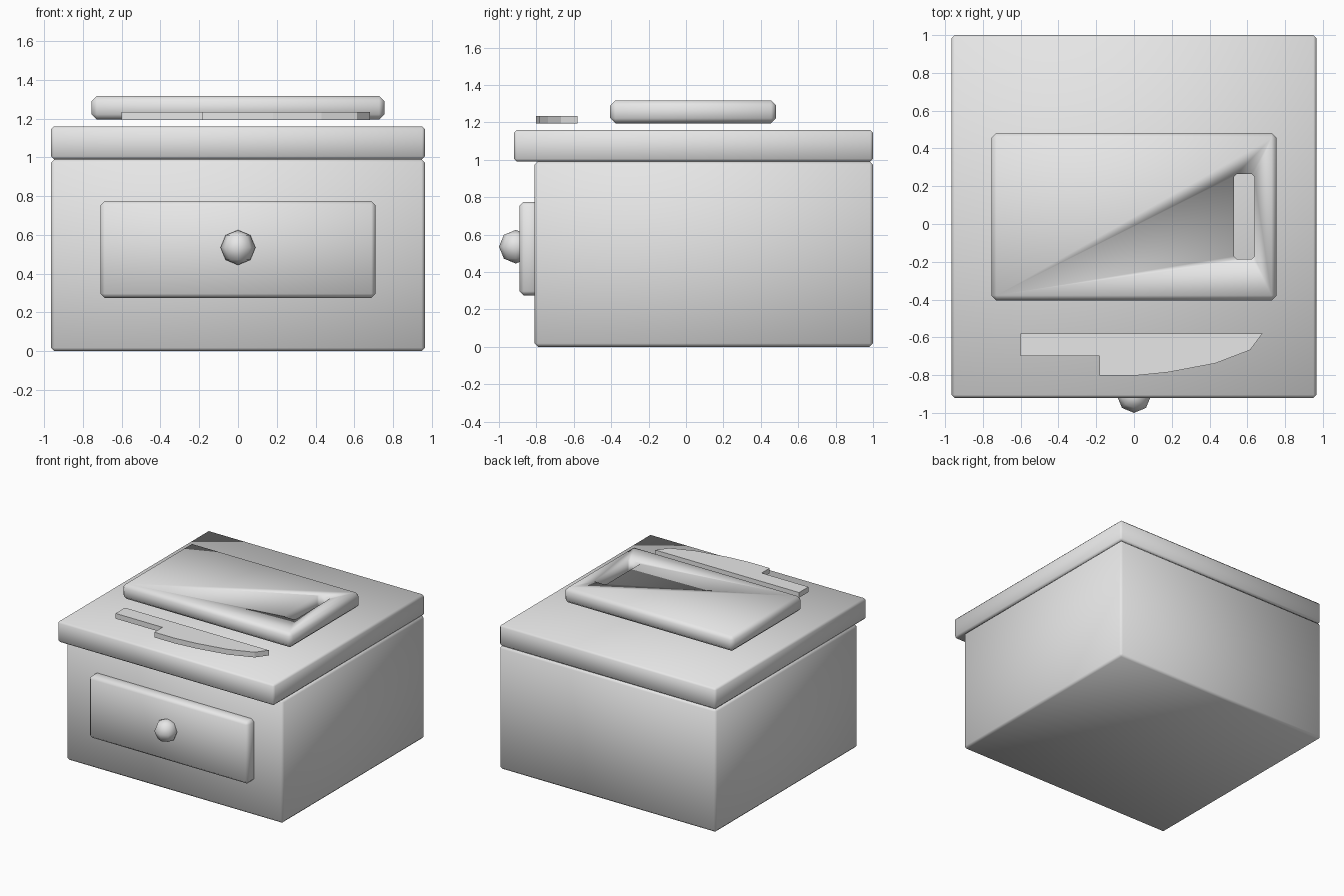
import bpy, bmesh

if "Cube" in bpy.data.objects:
    bpy.data.objects.remove(bpy.data.objects["Cube"])

grey = bpy.data.materials.new("plain grey")
grey.diffuse_color = (0.8, 0.8, 0.8, 1)
grey.use_nodes = True
grey.node_tree.nodes["Principled BSDF"].inputs["Base Color"].default_value = grey.diffuse_color


def finish(name, bm, smooth=True):
    bmesh.ops.recalc_face_normals(bm, faces=bm.faces[:])
    for f in bm.faces:
        f.smooth = smooth
    mesh = bpy.data.meshes.new(name)
    bm.to_mesh(mesh)
    bm.free()
    mesh.materials.append(grey)
    ob = bpy.data.objects.new(name, mesh)
    bpy.context.collection.objects.link(ob)
    return ob


def box(name, x, y, z, bevel, only_vertical=False):
    """Box from (min, max) ranges with chamfered edges."""
    bm = bmesh.new()
    bmesh.ops.create_cube(bm, size=1)
    for v in bm.verts:
        v.co = [r[0] if c < 0 else r[1] for c, r in zip(v.co, (x, y, z))]
    edges = [e for e in bm.edges if not only_vertical or
             abs(e.verts[0].co.z - e.verts[1].co.z) > 0.01]
    bmesh.ops.bevel(bm, geom=edges, offset=bevel, segments=1,
                    profile=0.5, affect='EDGES')
    return finish(name, bm)


# Cabinet, worktop and drawer front
box("cabinet", (-0.965, 0.965), (-0.81, 1.0), (0, 0.99), 0.018)
box("worktop", (-0.965, 0.965), (-0.92, 1.0), (0.99, 1.16), 0.015)
box("drawer_front", (-0.71, 0.71), (-0.89, -0.77), (0.275, 0.775), 0.022)

# Round drawer knob
bm = bmesh.new()
bmesh.ops.create_uvsphere(bm, u_segments=8, v_segments=4, radius=0.09)
bmesh.ops.translate(bm, verts=bm.verts[:], vec=(0, -0.91, 0.535))
finish("drawer_knob", bm)

# Cutting board with a handle slot
board = box("cutting_board", (-0.755, 0.755), (-0.405, 0.482), (1.195, 1.318), 0.027)
cutter = box("slot_cutter", (0.53, 0.637), (-0.185, 0.265), (1.1, 1.4), 0.014, True)
cutter.hide_render = True
slot = board.modifiers.new("slot", 'BOOLEAN')
slot.operation = 'DIFFERENCE'
slot.solver = 'EXACT'
slot.object = cutter
bpy.context.view_layer.objects.active = board
bpy.ops.object.modifier_apply(modifier="slot")
bpy.data.objects.remove(cutter)

# Knife: flat outline extruded upwards
outline = [(-0.6, -0.58), (-0.6, -0.7), (-0.183, -0.7), (-0.183, -0.803),
           (0, -0.803), (0.18, -0.785), (0.43, -0.738), (0.615, -0.667),
           (0.68, -0.58)]
bm = bmesh.new()
face = bm.faces.new([bm.verts.new((x, y, 1.193)) for x, y in outline])
top = bmesh.ops.extrude_face_region(bm, geom=[face])
bmesh.ops.translate(bm, vec=(0, 0, 0.042),
                    verts=[g for g in top["geom"] if isinstance(g, bmesh.types.BMVert)])
finish("knife", bm, smooth=False)
